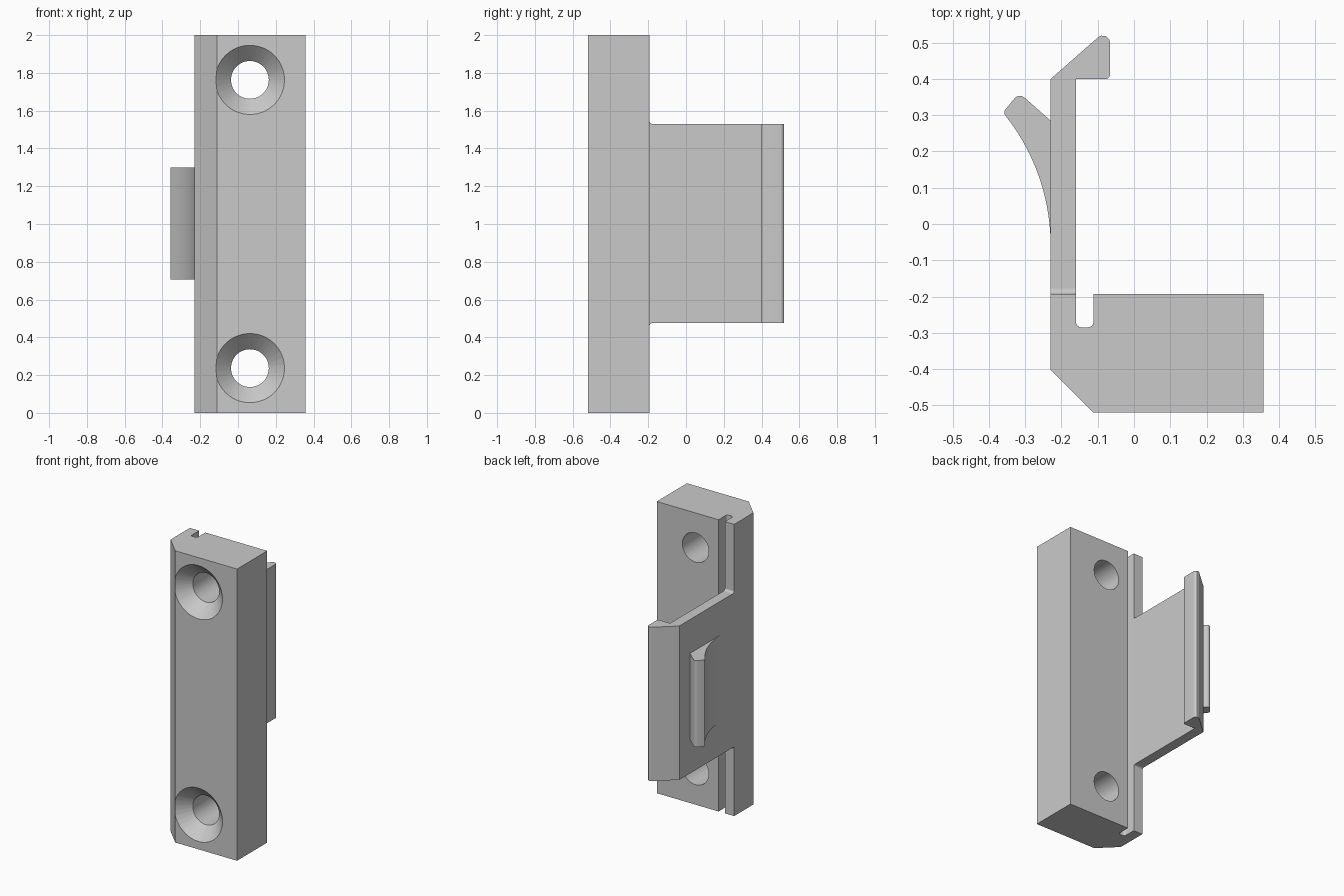
import bpy, bmesh, math
from mathutils import Vector

cube = bpy.data.objects.get("Cube")
if cube:
    bpy.data.objects.remove(cube, do_unlink=True)

grey = bpy.data.materials.new("plain grey")
grey.use_nodes = True
COLOUR = (0.59, 0.59, 0.59, 1)
grey.diffuse_color = COLOUR
grey.node_tree.nodes["Principled BSDF"].inputs["Base Color"].default_value = COLOUR


def finish(name, bm):
    bmesh.ops.recalc_face_normals(bm, faces=bm.faces)
    mesh = bpy.data.meshes.new(name)
    bm.to_mesh(mesh)
    bm.free()
    mesh.materials.append(grey)
    ob = bpy.data.objects.new(name, mesh)
    bpy.context.collection.objects.link(ob)
    return ob


def smooth(ob):
    bpy.ops.object.select_all(action='DESELECT')
    ob.select_set(True)
    bpy.context.view_layer.objects.active = ob
    bpy.ops.object.shade_smooth_by_angle(angle=math.radians(30))


def rounded(points, steps=6):
    """Outline in which a third value on a point rounds that corner."""
    out = []
    for i, p in enumerate(points):
        c = Vector(p[:2])
        if len(p) == 2:
            out.append(c)
            continue
        radius = p[2]
        a = (Vector(points[i - 1][:2]) - c).normalized()
        b = (Vector(points[(i + 1) % len(points)][:2]) - c).normalized()
        half = math.acos(a.dot(b)) / 2
        centre = c + (a + b).normalized() * (radius / math.sin(half))
        u = c + a * (radius / math.tan(half)) - centre
        v = c + b * (radius / math.tan(half)) - centre
        for k in range(steps + 1):
            out.append(centre + u.lerp(v, k / steps).normalized() * radius)
    return out


def extrude(name, outline, low, high, axis="z"):
    bm = bmesh.new()
    place = (lambda p, h: (p[0], p[1], h)) if axis == "z" else (lambda p, h: (h, p[0], p[1]))
    face = bm.faces.new([bm.verts.new(place(p, low)) for p in outline])
    moved = bmesh.ops.extrude_face_region(bm, geom=[face])
    shift = Vector(place((0, 0), high - low))
    bmesh.ops.translate(bm, vec=shift,
                        verts=[v for v in moved["geom"] if isinstance(v, bmesh.types.BMVert)])
    ob = finish(name, bm)
    smooth(ob)
    return ob


LEFT, INNER, BACK = -0.23, -0.16, -0.193

# Mounting block with chamfered edge and narrow flex slot
block = extrude("mounting_block", rounded([
    (LEFT, -0.402), (-0.112, -0.52), (0.357, -0.52), (0.357, BACK),
    (-0.112, BACK), (-0.112, -0.285, 0.015), (INNER, -0.285, 0.015),
    (INNER, BACK), (LEFT, BACK)]), 0, 2)

# Countersunk screw holes
for z in (0.237, 1.763):
    bm = bmesh.new()
    rings = []
    for y, r in ((-0.54, 0.203), (-0.437, 0.1), (-0.1, 0.1)):
        rings.append([bm.verts.new((0.063 + r * math.cos(t), y, z + r * math.sin(t)))
                      for t in (math.tau * k / 64 for k in range(64))])
    for a, b in zip(rings, rings[1:]):
        for k in range(64):
            bm.faces.new((a[k - 1], a[k], b[k], b[k - 1]))
    bm.faces.new(rings[0])
    bm.faces.new(rings[-1])
    cutter = finish("hole_cutter", bm)
    cutter.hide_render = True
    cut = block.modifiers.new("hole", 'BOOLEAN')
    cut.object = cutter
    cut.solver = 'EXACT'
    bpy.context.view_layer.objects.active = block
    bpy.ops.object.modifier_apply(modifier=cut.name)
    bpy.data.objects.remove(cutter, do_unlink=True)
smooth(block)

# Flexible arm ending in a hook
extrude("clip_arm", rounded([
    (LEFT, BACK), (INNER, BACK), (INNER, 0.4), (-0.066, 0.4, 0.012),
    (-0.066, 0.544, 0.02), (LEFT, 0.4)]), 0.475, 1.53)

# Small fillets where the arm meets the block
for name, z, side in (("lower_fillet", 0.475, -1), ("upper_fillet", 1.53, 1)):
    r = 0.015
    arc = [(BACK + r - r * math.sin(t), z + side * (r - r * math.cos(t)))
           for t in (math.pi / 2 * k / 6 for k in range(7))]
    extrude(name, [(BACK, z)] + arc, LEFT, INNER, "x")

# Curved release tab on the outside of the arm
R = 0.58
sweep = [(LEFT - R + R * math.cos(t), -0.06 + R * math.sin(t))
         for t in (0.64 * k / 20 for k in range(20))]
extrude("release_tab", rounded(sweep + [
    (-0.361, 0.308, 0.012), (-0.317, 0.362, 0.02), (LEFT, 0.285)]), 0.705, 1.298)
